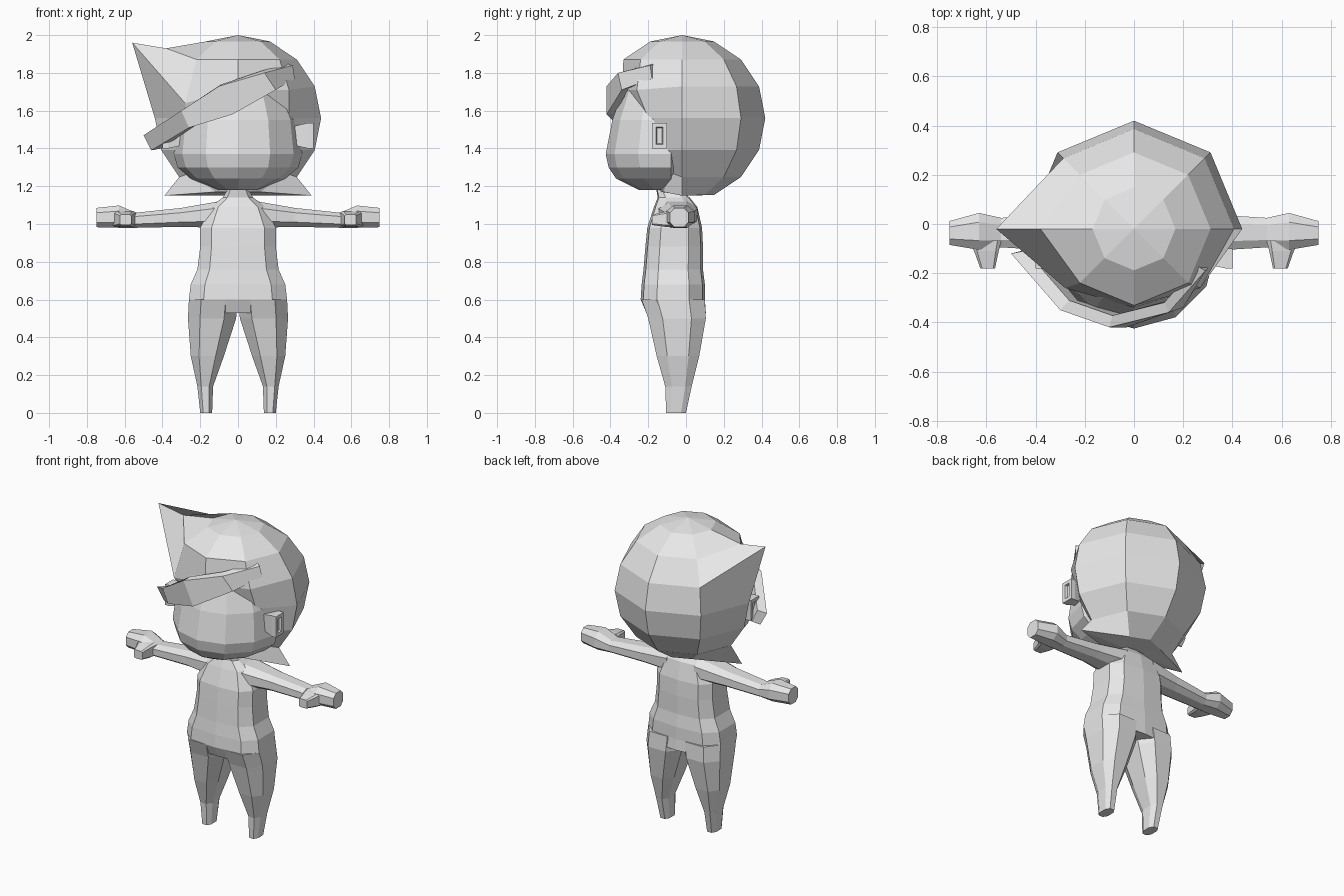
import bpy, bmesh, math
from mathutils import Vector

if "Cube" in bpy.data.objects:
    bpy.data.objects.remove(bpy.data.objects["Cube"])

grey = bpy.data.materials.new("plain_grey")
grey.use_nodes = True
grey.diffuse_color = (0.8, 0.8, 0.8, 1)
grey.node_tree.nodes["Principled BSDF"].inputs["Base Color"].default_value = (0.8, 0.8, 0.8, 1)


def finish(name, bm):
    bmesh.ops.recalc_face_normals(bm, faces=bm.faces)
    mesh = bpy.data.meshes.new(name)
    bm.to_mesh(mesh)
    bm.free()
    mesh.materials.append(grey)
    obj = bpy.data.objects.new(name, mesh)
    bpy.context.collection.objects.link(obj)
    return obj


def loft(name, rings, flip=1):
    """Skin a list of equal point rings and cap both ends."""
    bm = bmesh.new()
    rows = [[bm.verts.new((x * flip, y, z)) for x, y, z in ring] for ring in rings]
    n = len(rows[0])
    for a, b in zip(rows, rows[1:]):
        for i in range(n):
            j = (i + 1) % n
            bm.faces.new((a[i], a[j], b[j], b[i]))
    bm.faces.new(rows[0])
    bm.faces.new(rows[-1])
    return finish(name, bm)


def chamfered(u0, u1, v0, v1, c=0.25):
    """Rectangle with cut corners."""
    du, dv = (u1 - u0) * c, (v1 - v0) * c
    return [(u0 + du, v0), (u1 - du, v0), (u1, v0 + dv), (u1, v1 - dv),
            (u1 - du, v1), (u0 + du, v1), (u0, v1 - dv), (u0, v0 + dv)]


# Hair: eight-sided ball with a pulled side spike, two low tips and a hollow front
CY, CZ, R, SEG = -0.02, 1.56, 0.44, 8
points = {}
for lat in range(1, 8):
    phi = math.pi / 2 - lat * math.pi / 8
    for k in range(SEG):
        a = k * math.tau / SEG
        points[lat, k] = (R * math.cos(phi) * math.cos(a),
                          CY + R * math.cos(phi) * math.sin(a),
                          CZ + R * math.sin(phi))
front = {3: (0.27, -0.26, 1.71, -0.34), 4: (0.27, -0.20, 1.56, -0.32),
         5: (0.30, -0.13, 1.39, -0.30), 6: (0.25, -0.08, 1.27, -0.22),
         7: (0.12, -0.12, 1.17, -0.14)}
for lat, (x, y, z, middle) in front.items():
    points[lat, 7] = (x, y, z)
    points[lat, 5] = (-x, y, z)
    points[lat, 6] = (0, middle, z)
points[3, 5] = (-0.28, -0.26, 1.64)
points[2, 4] = (-0.38, CY, 1.93)
points[3, 4] = (-0.56, CY, 1.96)
points[7, 0] = (0.39, CY, 1.15)
points[7, 4] = (-0.39, CY, 1.15)
bm = bmesh.new()
v = {key: bm.verts.new(p) for key, p in points.items()}
crown, base = bm.verts.new((0, CY, 2.0)), bm.verts.new((0, CY, 1.15))
for k in range(SEG):
    n = (k + 1) % SEG
    bm.faces.new((crown, v[1, k], v[1, n]))
    bm.faces.new((base, v[7, n], v[7, k]))
    for lat in range(1, 7):
        bm.faces.new((v[lat, k], v[lat + 1, k], v[lat + 1, n], v[lat, n]))
finish("hair", bm)


# Face: rounded front, shallow behind
def face_ring(z, rx, ry):
    ring = []
    for i in range(12):
        a = i * math.tau / 12
        depth = ry if math.sin(a) > 0 else 0.06
        ring.append((rx * math.cos(a), -0.08 - depth * math.sin(a), z))
    return ring


loft("face", [face_ring(*r) for r in (
    (1.72, 0.25, 0.25), (1.55, 0.32, 0.31), (1.37, 0.34, 0.345),
    (1.30, 0.32, 0.33), (1.24, 0.25, 0.29), (1.18, 0.11, 0.17))])

# Slanted band across the brow, as upper and lower outer edge points
band = [((0.29, -0.19, 1.84), (0.30, -0.18, 1.77)),
        ((0.14, -0.36, 1.80), (0.20, -0.34, 1.71)),
        ((-0.10, -0.42, 1.73), (-0.03, -0.42, 1.58)),
        ((-0.30, -0.35, 1.60), (-0.26, -0.35, 1.51)),
        ((-0.50, -0.12, 1.47), (-0.46, -0.11, 1.39))]


def inward(p):
    return (p[0] * 0.88, CY + (p[1] - CY) * 0.88, p[2] + 0.01)


loft("brow_band", [[u, l, inward(l), inward(u)] for u, l in band])

# Ears: small blocks with an inset outer panel
for side, sx in (("left", 1), ("right", -1)):
    rings = []
    for x, m in ((0.28, 0.02), (0.37, 0.0), (0.40, 0.0), (0.40, 0.022), (0.385, 0.026)):
        rings.append([(x, -0.18 + m, 1.40 + m), (x, -0.10 - m, 1.40 + m),
                      (x, -0.10 - m, 1.535 - m), (x, -0.18 + m, 1.535 - m)])
    loft(side + "_ear", rings, sx)


# Torso with neck and hips
def torso_ring(z, hw, yf, yb):
    mid, h = (yf + yb) / 2, (yb - yf) / 2
    half = [(0, -1), (0.7, -0.92), (1, -0.5), (1, 0.5), (0.7, 0.92), (0, 1)]
    full = half + [(-x, y) for x, y in half[-2:0:-1]]
    return [(x * hw, mid + y * h, z) for x, y in full]


loft("torso", [torso_ring(*r) for r in (
    (1.20, 0.05, -0.16, -0.06), (1.14, 0.08, -0.15, 0.02), (1.09, 0.15, -0.17, 0.06),
    (0.98, 0.20, -0.205, 0.085), (0.88, 0.20, -0.215, 0.09), (0.76, 0.215, -0.225, 0.09),
    (0.68, 0.25, -0.235, 0.10), (0.60, 0.26, -0.24, 0.10), (0.53, 0.262, -0.21, 0.105))])

# Legs, arms and thumbs, mirrored
leg = [(0.60, 0.0, 0.26, -0.235, 0.10), (0.50, 0.01, 0.265, -0.20, 0.105),
       (0.30, 0.075, 0.25, -0.155, 0.07), (0.14, 0.132, 0.215, -0.11, 0.03),
       (0.0, 0.137, 0.20, -0.105, 0.0)]
arm = [(0.10, -0.15, 0.06, 0.98, 1.12), (0.30, -0.11, 0.04, 0.985, 1.085),
       (0.54, -0.095, 0.025, 0.98, 1.06), (0.63, -0.105, 0.045, 0.98, 1.098),
       (0.75, -0.085, 0.012, 0.983, 1.085)]
thumb = [(-0.07, 0.54, 0.67, 0.985, 1.07), (-0.11, 0.55, 0.65, 0.985, 1.065),
         (-0.18, 0.565, 0.625, 0.995, 1.05)]
for side, sx in (("left", 1), ("right", -1)):
    loft(side + "_leg", [[(x, y, z) for x, y in chamfered(*r)] for z, *r in leg], sx)
    loft(side + "_arm", [[(x, y, z) for y, z in chamfered(*r)] for x, *r in arm], sx)
    loft(side + "_thumb", [[(x, y, z) for x, z in chamfered(*r, 0.12)] for y, *r in thumb], sx)
